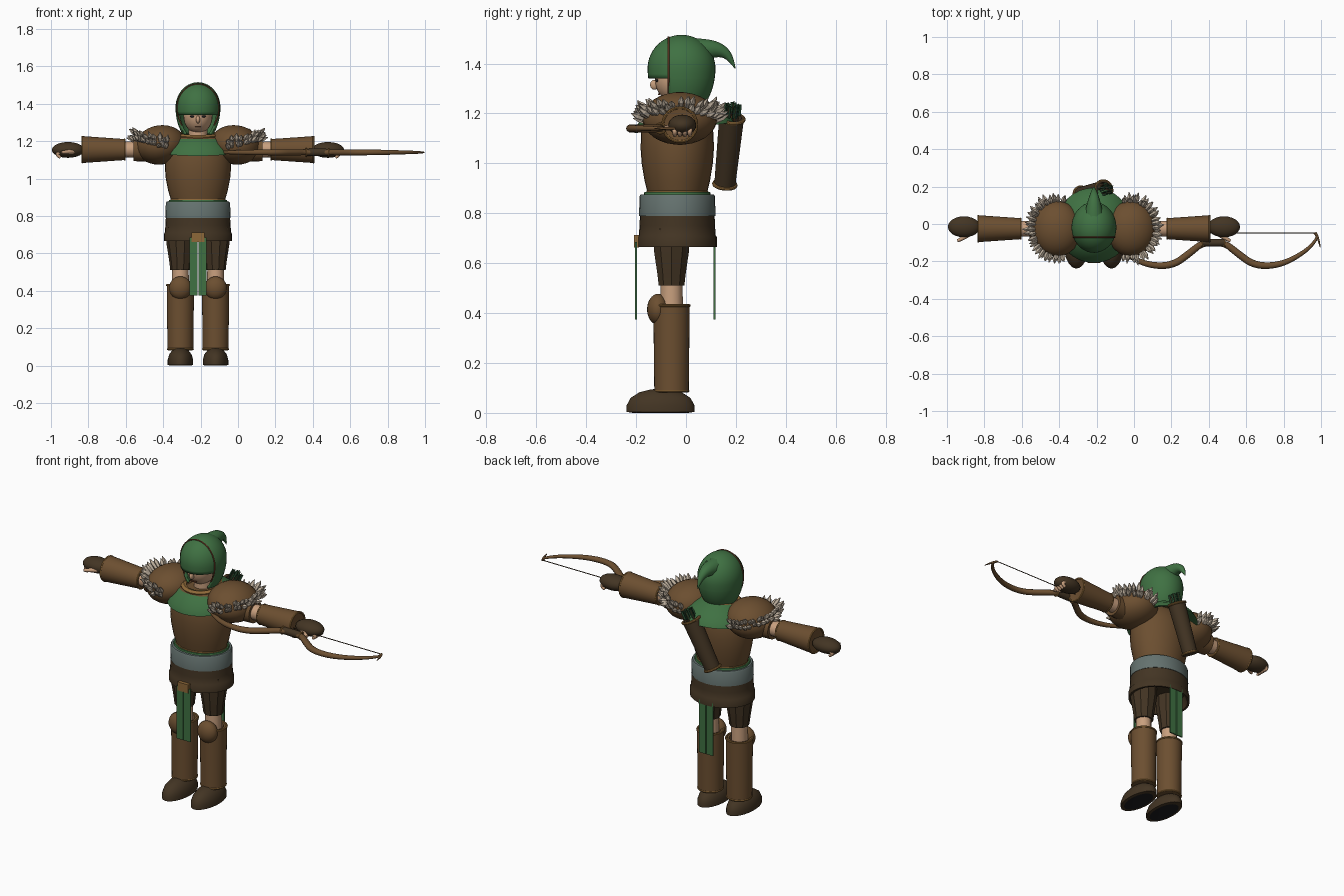
import bpy, bmesh, math, random
from mathutils import Matrix, Vector

random.seed(4)
if "Cube" in bpy.data.objects:
    bpy.data.objects.remove(bpy.data.objects["Cube"])

CX = -0.214   # body axis
BY = -0.035   # body depth centre
ARM = (CX, -0.025, 1.155)


def material(name, *rgb):
    m = bpy.data.materials.new(name)
    m.use_nodes = True
    m.diffuse_color = (*rgb, 1)
    m.node_tree.nodes["Principled BSDF"].inputs["Base Color"].default_value = (*rgb, 1)
    return m


LEATHER = material("leather brown", 0.15, 0.078, 0.03)
DARK = material("dark brown", 0.056, 0.035, 0.017)
GREEN = material("cloth green", 0.05, 0.165, 0.055)
PINE = material("dark green", 0.02, 0.07, 0.03)
GREY = material("belt grey", 0.13, 0.17, 0.16)
GOLD = material("trim gold", 0.27, 0.14, 0.04)
SKIN = material("skin", 0.58, 0.35, 0.21)
FUR = material("fur cream", 0.5, 0.42, 0.33)
BLACK = material("sole black", 0.012, 0.012, 0.014)
RUST = material("rust trim", 0.14, 0.045, 0.02)


def finish(name, bm, mat, angle=40):
    bmesh.ops.recalc_face_normals(bm, faces=bm.faces)
    me = bpy.data.meshes.new(name)
    bm.to_mesh(me)
    bm.free()
    me.materials.append(mat)
    if angle:
        me.shade_smooth()
        me.set_sharp_from_angle(angle=math.radians(angle))
    ob = bpy.data.objects.new(name, me)
    bpy.context.collection.objects.link(ob)
    return ob


def lathe(name, profile, loc, mat, sy=1.0, rot=None, segs=32, angle=40):
    """Spin (radius, height) points about z, then turn and place."""
    bm = bmesh.new()
    rings = [[bm.verts.new((r * math.cos(a), r * math.sin(a) * sy, h))
              for a in (math.tau * i / segs for i in range(segs))] for r, h in profile]
    for low, high in zip(rings, rings[1:]):
        for i in range(segs):
            j = (i + 1) % segs
            bm.faces.new((low[i], low[j], high[j], high[i]))
    bmesh.ops.remove_doubles(bm, verts=bm.verts, dist=1e-5)
    bm.transform(Matrix.Translation(loc) @ (rot or Matrix()))
    return finish(name, bm, mat, angle)


def ring(name, radius, thick, h, loc, mat, sy=1.0, rot=None):
    """Rounded trim band around a lathed part."""
    pts = [(radius + thick * math.cos(k * math.tau / 8), h + thick * math.sin(k * math.tau / 8))
           for k in range(9)]
    return lathe(name, pts, loc, mat, sy, rot)


def ball(name, loc, radii, mat, rot=None):
    bm = bmesh.new()
    bmesh.ops.create_uvsphere(bm, u_segments=24, v_segments=16, radius=1)
    bm.transform(Matrix.Translation(loc) @ (rot or Matrix()) @ Matrix.Diagonal((*radii, 1)))
    return finish(name, bm, mat)


def box(name, loc, size, mat):
    bm = bmesh.new()
    bmesh.ops.create_cube(bm, size=1)
    bm.transform(Matrix.Translation(loc) @ Matrix.Diagonal((*size, 1)))
    return finish(name, bm, mat, 0)


def tube(name, points, mat, squash=1.0):
    """Tapered round tube through (x, y, z, radius) points."""
    cu = bpy.data.curves.new(name, "CURVE")
    cu.dimensions, cu.bevel_depth, cu.bevel_resolution = "3D", 1, 3
    cu.use_fill_caps = True
    sp = cu.splines.new("NURBS")
    sp.points.add(len(points) - 1)
    for p, (x, y, z, r) in zip(sp.points, points):
        p.co, p.radius = (x, y, z, 1), r
    sp.use_endpoint_u, sp.order_u, sp.resolution_u = True, 3, 8
    tmp = bpy.data.objects.new(name + "_path", cu)
    bpy.context.collection.objects.link(tmp)
    bpy.context.view_layer.update()
    me = bpy.data.meshes.new_from_object(tmp.evaluated_get(bpy.context.evaluated_depsgraph_get()))
    bpy.data.objects.remove(tmp)
    bm = bmesh.new()
    bm.from_mesh(me)
    zc = points[0][2]
    if squash != 1:
        for v in bm.verts:
            v.co.z = zc + (v.co.z - zc) * squash
    return finish(name, bm, mat)


# Torso, belt and skirt
body = (CX, BY, 0)
lathe("torso", [(0, .87), (.14, .87), (.158, .93), (.172, 1.0), (.177, 1.06), (.175, 1.12),
                (.16, 1.18), (.12, 1.22), (0, 1.22)], body, LEATHER, 0.83)
lathe("waist_sash", [(.13, .86), (.162, .86), (.155, .885), (.13, .885)], body, GREEN, 0.85)
lathe("belt", [(.14, .79), (.174, .79), (.172, .868), (.167, .876), (.14, .876)], body, GREY, 0.88)
ring("waist_trim", .142, .006, .886, body, GOLD, 0.84)
lathe("skirt", [(0, .79), (.172, .79), (.174, .75), (.177, .712), (.182, .705), (.182, .665),
                (.17, .665), (.15, .72), (0, .72)], body, DARK, 0.87)
box("buckle", (CX, -.199, .687), (.07, .02, .05), GOLD)
for side, y in (("front", -.2), ("back", .115)):
    for s in (-1, 1):
        box(f"{side}_tabard_strip", (CX + s * .0235, y, .53), (.043, .008, .31), GREEN)

# Mantle and collar
tilt = Matrix.Rotation(math.radians(6), 4, "X")
lathe("mantle", [(.1, .07), (.14, .045), (.19, 0), (.202, -.03), (.19, -.03), (.09, .04)],
      (CX, -.01, 1.172), GREEN, 1.0, tilt)
lathe("collar", [(.085, .04), (.112, .04), (.115, .062), (.1, .072), (.085, .066)],
      (CX, -.02, 1.172), GOLD, 1.0, tilt)
lathe("neck", [(.05, 1.18), (.05, 1.3)], (CX, -.02, 0), SKIN)

# Head and face
ball("head", (CX, -.03, 1.335), (.078, .095, .095), SKIN)
ball("nose", (CX, -.126, 1.315), (.011, .018, .02), SKIN)
box("mouth", (CX, -.108, 1.277), (.034, .009, .005), RUST)
for s in (-1, 1):
    ball("eye", (CX + s * .03, -.116, 1.332), (.012, .006, .006), BLACK)

# Hood with a visor, cut open over the face
bm = bmesh.new()
bmesh.ops.create_uvsphere(bm, u_segments=40, v_segments=28, radius=1)
bm.transform(Matrix.Diagonal((.12, .136, .135, 1)))
for v in bm.verts:
    if v.co.z < 0:
        v.co.z *= 1.45
bm.transform(Matrix.Translation((CX, -.018, 1.38)))
for co, no in (((0, 0, 1.235), (0, 0, -1)), ((0, 0, 1.34), (0, 0, -1)), ((0, -.07, 0), (0, -1, 0))):
    bmesh.ops.bisect_plane(bm, geom=bm.verts[:] + bm.edges[:] + bm.faces[:],
                           plane_co=co, plane_no=no, clear_outer=(co[2] == 1.235))
gone = [f for f in bm.faces if f.calc_center_median().y < -.07 and f.calc_center_median().z < 1.34]
bmesh.ops.delete(bm, geom=gone, context="FACES")
hood = finish("hood", bm, GREEN)
shell = hood.modifiers.new("thickness", "SOLIDIFY")
shell.thickness, shell.offset = .012, -1
tube("hood_tail", [(CX, .03, 1.45, .055), (CX, .09, 1.46, .042), (CX, .145, 1.452, .027),
                   (CX, .18, 1.42, .013), (CX, .197, 1.38, .002)], GREEN)
tube("hood_seam", [(CX + .112 * math.cos(a), -.07, 1.38 + (.126 if math.sin(a) > 0 else .15) * math.sin(a), .004)
                   for a in (math.radians(d) for d in range(-40, 221, 13))], RUST)

# Legs and boots
for s, side in ((1, "left"), (-1, "right")):
    leg = (CX + s * .094, -.058, 0)
    lathe(f"{side}_shin", [(.046, .4), (.044, .53)], leg, SKIN, segs=12)
    lathe(f"{side}_trouser", [(0, .51), (.054, .51), (.06, .56), (.074, .65), (.078, .74)],
          leg, DARK, segs=10, angle=20)
    lathe(f"{side}_boot_shaft", [(0, .085), (.069, .085), (.073, .43), (.055, .43), (.05, .4), (0, .4)],
          leg, LEATHER)
    ring(f"{side}_boot_top_trim", .071, .006, .43, leg, GOLD)
    ring(f"{side}_ankle_trim", .066, .006, .088, leg, GOLD)
    ball(f"{side}_knee_pad", (leg[0], -.112, .415), (.06, .044, .062), LEATHER)
    foot = lathe(f"{side}_foot", [(0, 0), (.055, 0), (.068, .004), (.068, .03), (.06, .06), (.042, .083),
                                  (.02, .094), (0, .097)], (leg[0], -.102, 0), DARK, 2.0)
    foot.data.materials.append(BLACK)
    for p in foot.data.polygons:
        if p.center.z < .001:
            p.material_index = 1

# Arms, pauldrons and gloves
for s, side in ((1, "left"), (-1, "right")):
    along = Matrix.Rotation(s * math.pi / 2, 4, "Y")
    lathe(f"{side}_sleeve", [(0, .1), (.066, .12), (.066, .22), (.062, .345), (.05, .345), (0, .335)],
          ARM, LEATHER, rot=along, segs=20)
    lathe(f"{side}_elbow", [(.044, .33), (.042, .4)], ARM, SKIN, rot=along, segs=14)
    lathe(f"{side}_bracer", [(0, .39), (.056, .39), (.072, .62), (.06, .62), (0, .6)],
          ARM, LEATHER, rot=along)
    ring(f"{side}_bracer_cuff_trim", .068, .006, .618, ARM, GOLD, rot=along)
    ring(f"{side}_bracer_elbow_trim", .054, .005, .392, ARM, GOLD, rot=along)
    hx = CX + s * .695
    ball(f"{side}_glove", (hx, -.015, 1.153), (.086, .056, .042), DARK)
    tube(f"{side}_thumb", [(hx - s * .03, -.05, 1.145, .014), (hx, -.075, 1.143, .012),
                           (hx + s * .035, -.09, 1.14, .008)], SKIN)
    for k in range(4):
        y = -.045 + k * .02
        tube(f"{side}_finger", [(hx + s * .045, y, 1.14, .012), (hx + s * .068, y, 1.128, .01),
                                (hx + s * .04, y, 1.113, .008)], SKIN)
    # Pauldron with a fur fringe on its outer rim
    px = CX + s * .2
    ball(f"{side}_pauldron", (px, -.025, 1.18), (.135, .15, .105), LEATHER,
         Matrix.Rotation(s * math.radians(8), 4, "Y"))
    bm = bmesh.new()
    for row in range(2):
        for k in range(23):
            a = math.radians(-105 + k * 9.5 + random.uniform(-3, 3))
            out = Vector((s * math.cos(a), math.sin(a), 0))
            base = Vector((px + out.x * .118, -.025 + out.y * .137,
                           1.17 + .032 * math.cos(a) + row * .022))
            aim = out * random.uniform(.5, .9) + Vector((0, 0, random.uniform(.4, .9) - .3 * (1 - row)))
            size = random.uniform(.05, .068)
            turn = aim.to_track_quat("Z", "Y").to_matrix().to_4x4()
            for r1, r2, h, t in ((.009, .014, .55, .275), (.014, .002, .45, .775)):
                bmesh.ops.create_cone(bm, segments=5, radius1=r1, radius2=r2, depth=h * size, cap_ends=True,
                                      matrix=Matrix.Translation(base) @ turn @ Matrix.Translation((0, 0, t * size)))
    finish(f"{side}_fur_fringe", bm, FUR, 0)

# Bow in the left hand
GX, BZ = 0.425, 1.14
for s, side in ((1, "outer"), (-1, "inner")):
    limb = [(0, -.1, .017), (.06, -.1, .017), (.12, -.15, .019), (.22, -.225, .019), (.36, -.22, .016),
            (.49, -.15, .011), (.55, -.085, .008), (.552, -.06, .005), (.535, -.05, .003)]
    tube(f"bow_{side}_limb", [(GX + s * x, y, BZ, r) for x, y, r in limb], LEATHER, 0.9)
    tube(f"bow_{side}_tip", [(GX + s * .545, -.045, BZ, .005), (GX + s * .56, -.07, BZ, .008),
                             (GX + s * .571, -.125, BZ, .002)], LEATHER)
    ring(f"bow_{side}_grip_trim", .019, .005, s * .06, (GX, -.103, BZ), GOLD,
         rot=Matrix.Rotation(math.pi / 2, 4, "Y"))
tube("bow_grip", [(GX - .055, -.1, BZ, .02), (GX, -.1, BZ, .022), (GX + .055, -.1, BZ, .02)], DARK)
tube("bow_string", [(GX - .545, -.047, BZ, .0025), (GX, -.047, BZ, .0025), (GX + .545, -.047, BZ, .0025)], DARK)

# Quiver slung across the back
foot_end, mouth_end = Vector((-.285, .155, .91)), Vector((-.16, .183, 1.185))
axis = mouth_end - foot_end
lean = axis.to_track_quat("Z", "Y").to_matrix().to_4x4()
n = axis.length
lathe("quiver", [(0, 0), (.042, 0), (.05, n), (.04, n), (.036, n - .03), (0, n - .03)], foot_end, DARK, rot=lean)
ring("quiver_bottom_trim", .044, .007, .006, foot_end, GOLD, rot=lean)
ring("quiver_top_trim", .05, .007, n - .006, foot_end, GOLD, rot=lean)
for k in range(5):
    a = k * math.tau / 5
    spot = Matrix.Translation(foot_end) @ lean @ Matrix.Translation((.024 * math.cos(a), .024 * math.sin(a), 0))
    lathe("arrow_shaft", [(.004, n - .05), (.004, n + .05), (0, n + .05)], spot.translation, LEATHER, rot=lean, segs=6)
    for turn in (0, math.pi / 2):
        bm = bmesh.new()
        bmesh.ops.create_cube(bm, size=1)
        bm.transform(spot @ Matrix.Translation((0, 0, n + .03)) @ Matrix.Rotation(a + turn, 4, "Z")
                     @ Matrix.Diagonal((.024, .003, .05, 1)))
        finish("arrow_fletching", bm, PINE, 0)
